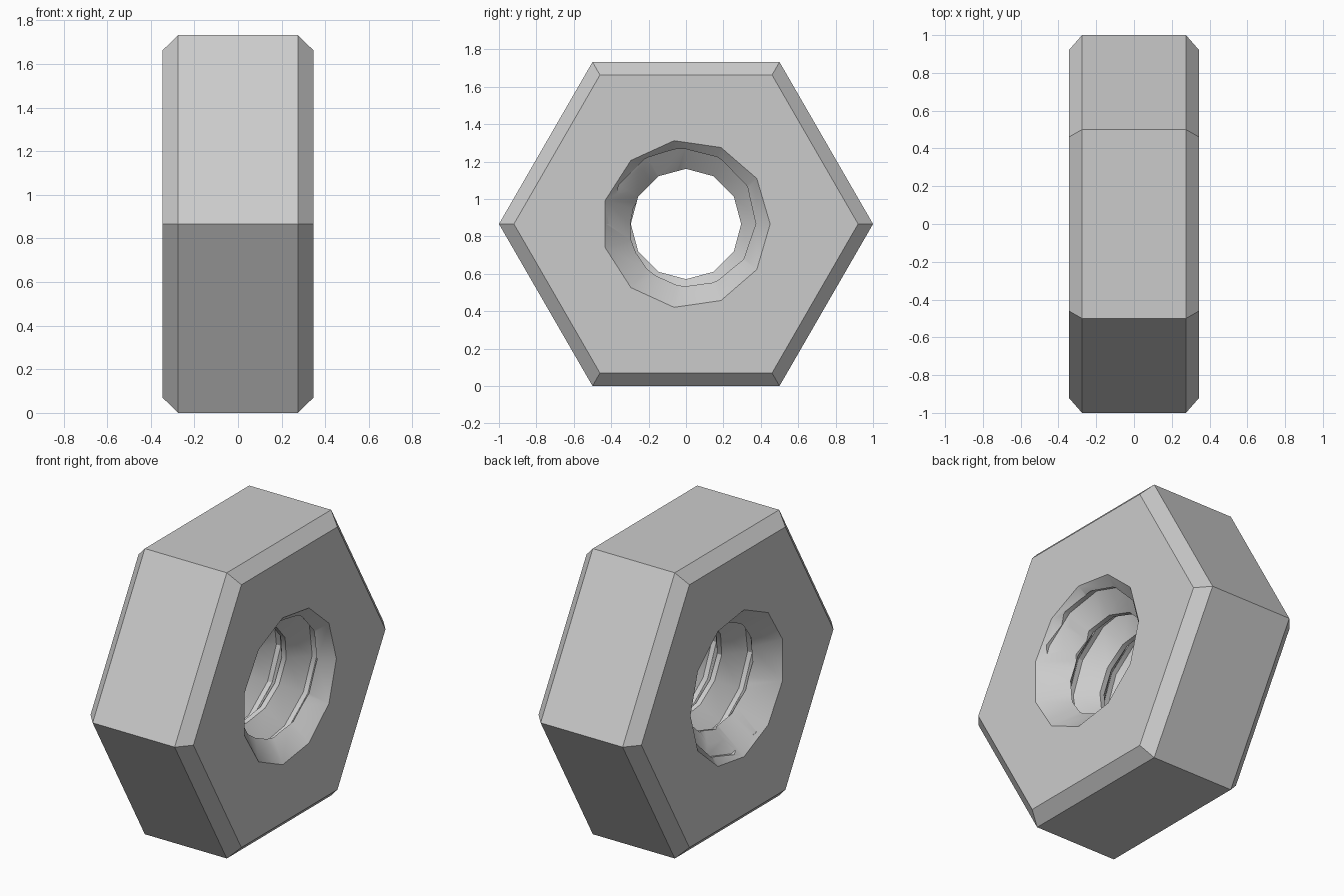
import bpy, bmesh
from math import cos, sin, tau, radians

if "Cube" in bpy.data.objects:
    bpy.data.objects.remove(bpy.data.objects["Cube"])

CZ = 0.866                       # height of the nut axis (runs along x)
HALF = 0.345                     # half thickness


def point(x, r, a):
    return (x, r * cos(a), CZ + r * sin(a))


def finish(name, bm):
    bmesh.ops.recalc_face_normals(bm, faces=bm.faces)
    me = bpy.data.meshes.new(name)
    bm.to_mesh(me)
    bm.free()
    ob = bpy.data.objects.new(name, me)
    bpy.context.collection.objects.link(ob)
    return ob


def lathe(name, sections, n):
    """Capped n-sided solid around the x axis from (x, radius) rings."""
    bm = bmesh.new()
    rings = [[bm.verts.new(point(x, r, tau * k / n)) for k in range(n)]
             for x, r in sections]
    for a, b in zip(rings, rings[1:]):
        for k in range(n):
            m = (k + 1) % n
            bm.faces.new((a[k], a[m], b[m], b[k]))
    bm.faces.new(rings[0])
    bm.faces.new(rings[-1])
    return finish(name, bm)


def screw(name, pitch, base, turns, minor, major, flat, n=12):
    """Closed helical thread solid around the x axis."""
    bm = bmesh.new()
    profile = [(0, major), (flat, major),
               (pitch / 2, minor), (pitch / 2 + flat, minor)]
    last = 4 * turns
    v = {}
    for k in range(n):
        for j in range(last + (5 if k == 0 else 1)):
            off, r = profile[j % 4]
            x = base + pitch * (j // 4 + k / n) + off
            v[k, j] = bm.verts.new(point(x, r, tau * k / n))

    def get(k, j):
        return v[k, j] if k < n else v[0, j + 4]

    for k in range(n):
        for j in range(last):
            bm.faces.new((get(k, j), get(k + 1, j),
                          get(k + 1, j + 1), get(k, j + 1)))
    # fan caps over the stepped ends
    for j in (0, last):
        c = bm.verts.new((base + pitch * (j / 4 + 0.5), 0, CZ))
        loop = [v[k, j] for k in range(n)] + [v[0, j + i] for i in (4, 3, 2, 1)]
        for a, b in zip(loop, loop[1:] + loop[:1]):
            bm.faces.new((a, b, c))
    bmesh.ops.triangulate(bm, faces=bm.faces)
    return finish(name, bm)


# Hexagonal body with chamfered rims
nut = lathe("hex_nut", [(-HALF, 0.92), (-0.275, 1), (0.275, 1), (HALF, 0.92)], 6)

# Threaded hole and the countersink at each end
pitch = 0.24
cutters = [screw("thread_cutter", pitch, 0.207 - 4 * pitch, 5, 0.295, 0.415, 0.03)]
for s in (1, -1):
    cutters.append(lathe("countersink_cutter",
                         [(s * (HALF + 0.05), 0.50), (s * (HALF - 0.35), 0.10)], 11))

bpy.context.view_layer.objects.active = nut
nut.select_set(True)
for cutter in cutters:
    cutter.hide_render = True
    mod = nut.modifiers.new("cut", 'BOOLEAN')
    mod.operation = 'DIFFERENCE'
    mod.solver = 'EXACT'
    mod.object = cutter
    bpy.ops.object.modifier_apply(modifier=mod.name)
    bpy.data.objects.remove(cutter)

bpy.ops.object.shade_smooth_by_angle(angle=radians(30))
